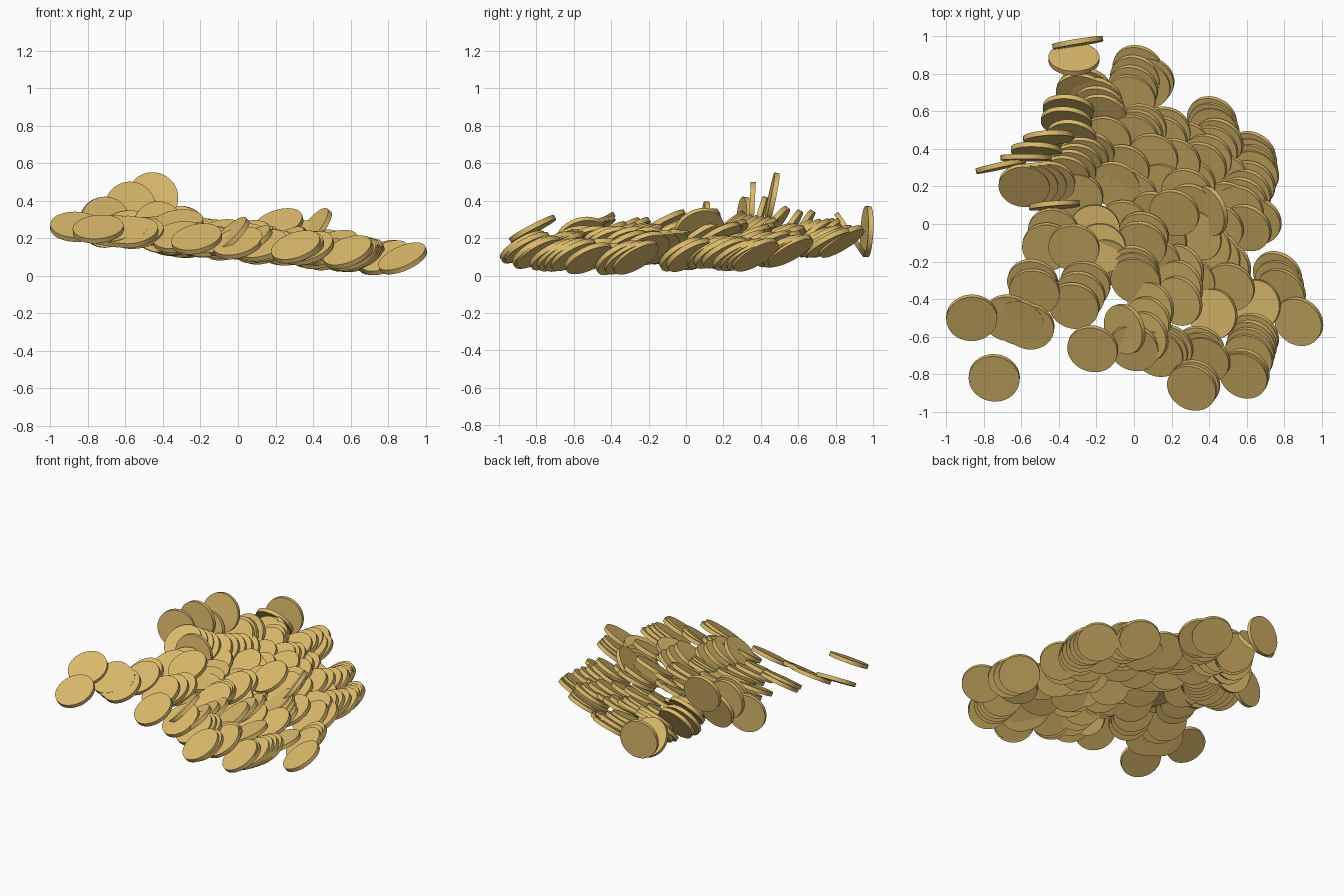
import bpy, random
from mathutils import Vector

random.seed(4)
R, T = 0.136, 0.027
gold = bpy.data.materials.new("gold")
gold.diffuse_color = (0.72, 0.50, 0.15, 1)

# master coin: every other coin shares its mesh
bpy.ops.mesh.primitive_cylinder_add(vertices=40, radius=R, depth=T)
master = bpy.context.object
bpy.ops.object.shade_smooth_by_angle()
master.data.materials.append(gold)
mesh = master.data
bpy.data.objects.remove(master)


def coin(x, y, lift=0.0, normal=None, z=None):
    """One coin; by default it lies shingled on the sloping pile."""
    if normal is None:
        j = random.uniform(-0.05, 0.05)
        normal = (-0.22 - 0.19 * x + j, -0.48 + j, 0.85)
    if z is None:
        z = 0.174 - 0.1 * x + lift
    ob = bpy.data.objects.new("coin", mesh)
    ob.rotation_euler = Vector(normal).to_track_quat('Z', 'Y').to_euler()
    ob.location = (x, y, z)
    bpy.context.collection.objects.link(ob)


def run(x0, y0, x1, y1, n, lift=0.0, normal=None):
    """A shingled run of n coins from one end to the other."""
    for i in range(n):
        t = i / max(n - 1, 1)
        coin(x0 + (x1 - x0) * t, y0 + (y1 - y0) * t, lift, normal)


# loose coins at the front left
coin(-0.865, -0.50, 0, (0.02, -0.5, 0.85))
coin(-0.745, -0.82, 0, (-0.08, -0.45, 0.85))
run(-0.56, -0.545, -0.67, -0.50, 3)
run(-0.53, -0.36, -0.54, -0.31, 2)
coin(-0.22, -0.665)

# left middle
run(-0.46, -0.12, -0.43, -0.04, 2, 0.02)
coin(-0.32, -0.125, 0.07)
run(-0.32, -0.435, -0.26, -0.32, 3)
run(-0.21, -0.03, -0.18, -0.13, 2, 0.03, (-0.05, -0.2, 0.9))

# shingled arc sweeping round the back left
run(-0.585, 0.205, -0.45, 0.22, 4, 0.02, (-0.07, -0.62, 0.78))
run(-0.37, 0.25, -0.24, 0.38, 5, 0.02, (-0.12, -0.62, 0.78))
coin(-0.33, 0.46, 0.05, (-0.15, -0.75, 0.6))
run(-0.36, 0.545, -0.35, 0.61, 2, 0.02, (-0.1, -0.85, 0.5))
run(-0.28, 0.70, -0.26, 0.73, 2, 0.0, (-0.15, -0.7, 0.7))
run(-0.20, 0.67, -0.17, 0.58, 3, 0.01, (-0.2, -0.65, 0.75))
coin(-0.52, 0.39, normal=(-0.05, -0.95, 0.25), z=0.29)

# coins standing nearly upright
for x, y, z, nx, nz in ((-0.455, 0.46, 0.415, 0.06, 0.2), (-0.575, 0.353, 0.365, 0.0, 0.05),
                        (-0.71, 0.31, 0.285, 0.22, 0.05), (-0.425, 0.10, 0.26, 0.08, 0.08),
                        (-0.30, 0.967, 0.235, 0.16, 0.05)):
    coin(x, y, normal=(nx, -1, nz), z=z)
coin(-0.32, 0.88, normal=(0, 0.8, 0.55), z=0.22)

# back tip
run(0.02, 0.83, -0.02, 0.67, 4, 0.01)
run(0.08, 0.765, 0.06, 0.74, 2, 0.01)

# back centre
run(0.04, 0.515, 0.0, 0.46, 3, 0.02)
run(0.17, 0.50, 0.15, 0.45, 2)
run(0.22, 0.33, 0.10, 0.355, 2, 0.04)
run(-0.10, 0.21, -0.01, 0.15, 3, 0.03)
run(0.415, 0.555, 0.43, 0.50, 3)
run(0.45, 0.44, 0.36, 0.31, 4, 0.02)

# long run down the right side
run(0.625, 0.37, 0.64, 0.27, 4)
run(0.62, 0.21, 0.56, 0.08, 4, 0.01)
run(0.655, 0.02, 0.60, -0.02, 2)

# raised middle of the pile
coin(0.215, 0.06, 0.12)
run(0.28, 0.17, 0.31, 0.09, 2, 0.06)
coin(0.40, 0.07, 0.11, (-0.75, -0.3, 0.6))
coin(0.11, 0.05, 0.05)
run(0.05, -0.06, 0.04, -0.11, 2, 0.04)
run(0.0, -0.24, 0.01, -0.30, 3, 0.02)
run(0.35, -0.06, 0.50, -0.22, 4, 0.02, (-0.5, -0.33, 0.8))
coin(0.51, -0.335, 0.04)
run(0.25, -0.24, 0.24, -0.41, 3, 0.02, (-0.5, -0.33, 0.8))
run(0.09, -0.44, 0.06, -0.60, 3, 0.01, (-0.5, -0.27, 0.8))
coin(-0.05, -0.56, 0.03, (-0.65, -0.25, 0.7))

# front right
coin(0.42, -0.48, 0.0, (-0.35, -0.15, 0.85))
coin(0.65, -0.43, 0.0, (-0.3, -0.15, 0.85))
run(0.765, -0.27, 0.785, -0.36, 3)
coin(0.878, -0.52, 0.006, (-0.38, -0.4, 0.85))
run(0.64, -0.60, 0.61, -0.71, 4)
run(0.585, -0.805, 0.59, -0.79, 2, 0.01)
run(0.35, -0.67, 0.38, -0.72, 3, 0.01)
run(0.31, -0.87, 0.325, -0.85, 2, 0.01)
run(0.18, -0.66, 0.13, -0.69, 3)
coin(0.0, -0.66)

# buried bottom layer
for x, y in ((-0.15, 0.45), (-0.05, 0.3), (0.15, 0.2), (0.3, 0.22), (0.48, 0.25), (0.45, -0.02),
             (-0.05, 0.0), (0.15, -0.08), (0.12, -0.2), (0.3, -0.3), (-0.15, -0.2), (-0.3, 0.15),
             (0.28, 0.42), (0.5, 0.1)):
    coin(x, y, -0.01)
